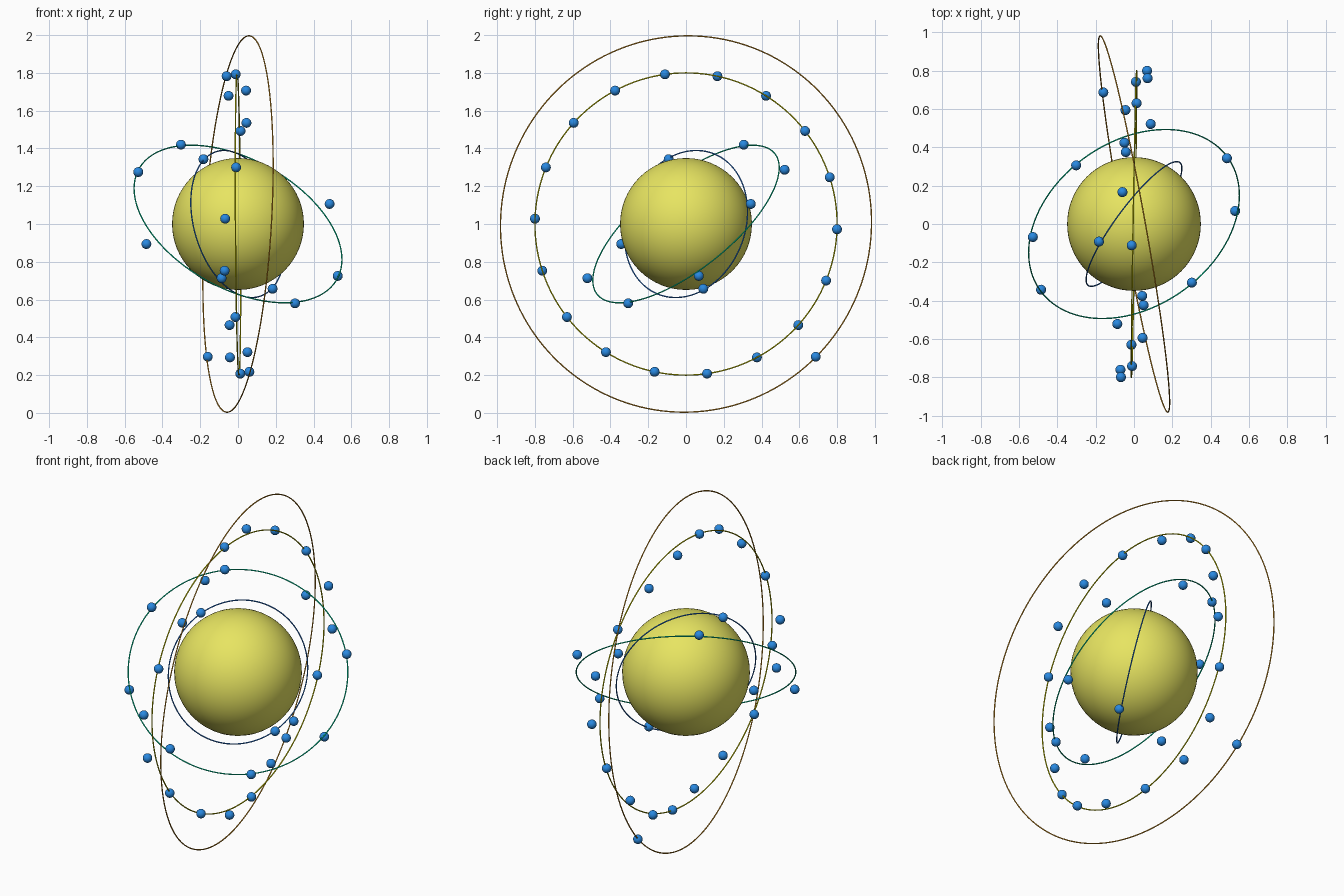
import bpy
from math import sin, cos, radians
from mathutils import Vector

if "Cube" in bpy.data.objects:
    bpy.data.objects.remove(bpy.data.objects["Cube"])

CENTRE = Vector((0, 0, 1))


def material(name, rgb):
    mat = bpy.data.materials.new(name)
    mat.use_nodes = True
    mat.diffuse_color = (*rgb, 1)
    mat.node_tree.nodes["Principled BSDF"].inputs["Base Color"].default_value = (*rgb, 1)
    return mat


def finish(name, mat):
    obj = bpy.context.object
    obj.name = name
    obj.data.materials.append(mat)
    bpy.ops.object.shade_smooth()


def ring(name, radius, normal, mat):
    # thin orbit hoop facing along the given normal
    turn = Vector(normal).to_track_quat('Z', 'Y').to_euler()
    bpy.ops.mesh.primitive_torus_add(
        major_radius=radius, minor_radius=0.0035, major_segments=160,
        minor_segments=8, location=CENTRE, rotation=turn)
    finish(name, mat)


def ball(name, offset, radius, mat, segments=24):
    bpy.ops.mesh.primitive_uv_sphere_add(
        segments=segments, ring_count=segments // 2, radius=radius,
        location=CENTRE + Vector(offset))
    finish(name, mat)


yellow = material("yellow", (0.8, 0.78, 0.12))
blue = material("blue", (0.022, 0.25, 0.75))
orange = material("orange", (0.8, 0.36, 0.02))
lemon = material("lemon", (0.8, 0.78, 0.0))
green = material("green", (0.0, 0.8, 0.42))
royal_blue = material("royal_blue", (0.02, 0.2, 0.8))

# Central sphere
ball("core_sphere", (0, 0, 0), 0.349, yellow, 64)

# Orbit hoops, outermost first
ring("outer_ring", 0.998, (1, 0.18, -0.06), orange)
ring("wide_ring", 0.8, (1, -0.017, 0.006), lemon)
ring("middle_ring", 0.6, (0.40, -0.57, 0.72), green)
ring("inner_ring", 0.4, (0.78, -0.58, 0.23), royal_blue)

# Single ball on the outer hoop
ball("outer_ball", (-0.16, 0.687, -0.703), 0.026, blue)

# Evenly spaced balls weaving from side to side of the wide hoop
for k in range(18):
    t = radians(20 * k - 8)
    y, z = 0.8 * sin(t), 0.8 * cos(t)
    x = 0.018 * y - 0.006 * z - 0.065 * sin(radians(60 * k + 4.5))
    ball("wide_ball", (x, y, z), 0.026, blue)

# Opposite pairs of balls around the middle and inner hoops
pairs = [
    ("middle_ball", (-0.302, 0.306, 0.42)),
    ("middle_ball", (-0.528, -0.068, 0.275)),
    ("middle_ball", (0.485, 0.343, 0.106)),
    ("middle_ball", (0.087, 0.522, 0.287)),
    ("inner_ball", (-0.183, -0.092, 0.343)),
]
for name, offset in pairs:
    for side in (1, -1):
        ball(name, side * Vector(offset), 0.026, blue)
